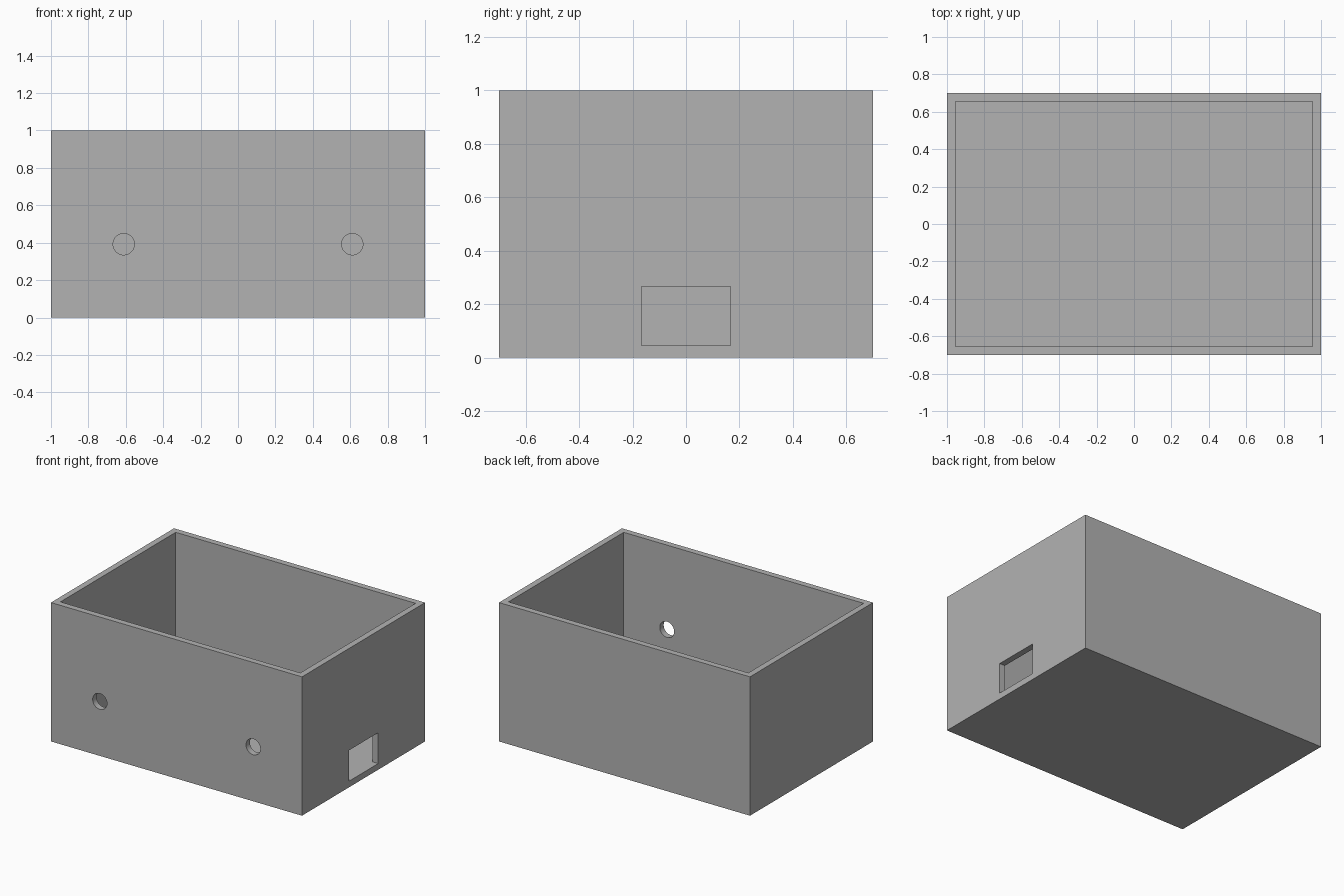
import bpy
import math

default = bpy.data.objects.get("Cube")
if default:
    bpy.data.objects.remove(default, do_unlink=True)

LENGTH, DEPTH, HEIGHT, WALL = 2.0, 1.4, 1.0, 0.0444

grey = bpy.data.materials.new("plain grey")
grey.use_nodes = True
colour = (0.45, 0.45, 0.45, 1)
grey.diffuse_color = colour
grey.node_tree.nodes["Principled BSDF"].inputs["Base Color"].default_value = colour


def block(name, size, centre):
    bpy.ops.mesh.primitive_cube_add(size=1, location=centre)
    obj = bpy.context.object
    obj.name = name
    obj.scale = size
    bpy.ops.object.transform_apply(location=True, rotation=True, scale=True)
    obj.data.materials.append(grey)
    return obj


def cut(target, cutter):
    mod = target.modifiers.new(cutter.name, 'BOOLEAN')
    mod.operation = 'DIFFERENCE'
    mod.solver = 'EXACT'
    mod.object = cutter
    bpy.context.view_layer.objects.active = target
    bpy.ops.object.modifier_apply(modifier=mod.name)
    bpy.data.objects.remove(cutter, do_unlink=True)


# Open box: outer block hollowed from above
box = block("open_box", (LENGTH, DEPTH, HEIGHT), (0, 0, HEIGHT / 2))
cut(box, block("cavity", (LENGTH - 2 * WALL, DEPTH - 2 * WALL, HEIGHT),
               (0, 0, WALL + HEIGHT / 2)))

# Rectangular port in the +x wall, its sill level with the floor
cut(box, block("side_port", (4 * WALL, 0.334, 0.222),
               (LENGTH / 2, 0, WALL + 0.111)))

# Pair of round holes in the front wall
for side in (-1, 1):
    bpy.ops.mesh.primitive_cylinder_add(
        vertices=48, radius=0.057, depth=4 * WALL,
        location=(side * 0.611, -DEPTH / 2, 0.392),
        rotation=(math.pi / 2, 0, 0))
    hole = bpy.context.object
    hole.name = "front_hole"
    hole.data.materials.append(grey)
    cut(box, hole)

# Smooth hole walls, crisp box edges
bpy.ops.object.select_all(action='DESELECT')
box.select_set(True)
bpy.context.view_layer.objects.active = box
bpy.ops.object.shade_smooth_by_angle(angle=math.radians(30))
